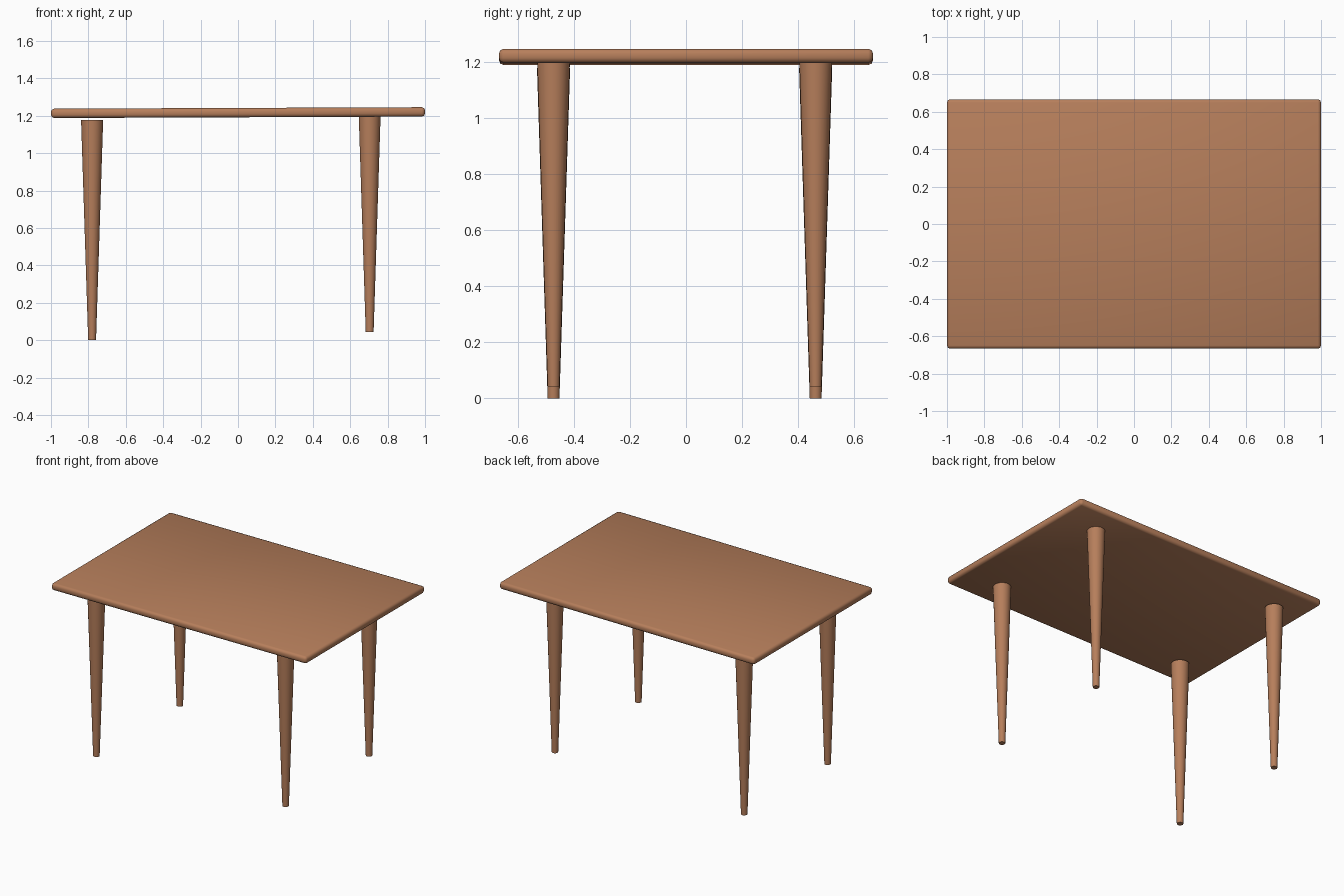
import bpy, bmesh, math

if "Cube" in bpy.data.objects:
    bpy.data.objects.remove(bpy.data.objects["Cube"])

wood = bpy.data.materials.new("warm brown wood")
wood.diffuse_color = (0.47, 0.21, 0.105, 1)
wood.use_nodes = True
wood.node_tree.nodes["Principled BSDF"].inputs["Base Color"].default_value = wood.diffuse_color


def add_object(name, bm):
    mesh = bpy.data.meshes.new(name)
    bm.to_mesh(mesh)
    bm.free()
    mesh.materials.append(wood)
    obj = bpy.data.objects.new(name, mesh)
    bpy.context.collection.objects.link(obj)
    return obj


# Tabletop: thin slab with softened edges, very slightly tilted, smooth all over
bm = bmesh.new()
bmesh.ops.create_cube(bm, size=1)
bmesh.ops.scale(bm, vec=(2.0, 1.333, 0.05), verts=bm.verts)
bmesh.ops.bevel(bm, geom=bm.edges[:], offset=0.017, segments=2, profile=0.5,
                affect='EDGES')
for f in bm.faces:
    f.smooth = True
top = add_object("tabletop", bm)
top.location.z = 1.217
top.rotation_euler.y = -0.004


# Tapered round legs; the right pair sits higher and runs into the slab
def leg(name, x, y, z):
    height = 1.177
    bm = bmesh.new()
    bmesh.ops.create_cone(bm, cap_ends=True, segments=32, radius1=0.021,
                          radius2=0.059, depth=height)
    for f in bm.faces:
        f.smooth = len(f.verts) == 4
    for e in bm.edges:
        e.smooth = all(len(f.verts) == 4 for f in e.link_faces)
    obj = add_object(name, bm)
    obj.location = (x, y, z + height / 2)


for side, x, z in (("left", -0.78, 0.0), ("right", 0.704, 0.043)):
    for end, y in (("front", -0.472), ("back", 0.462)):
        leg(f"{end}_{side}_leg", x, y, z)
